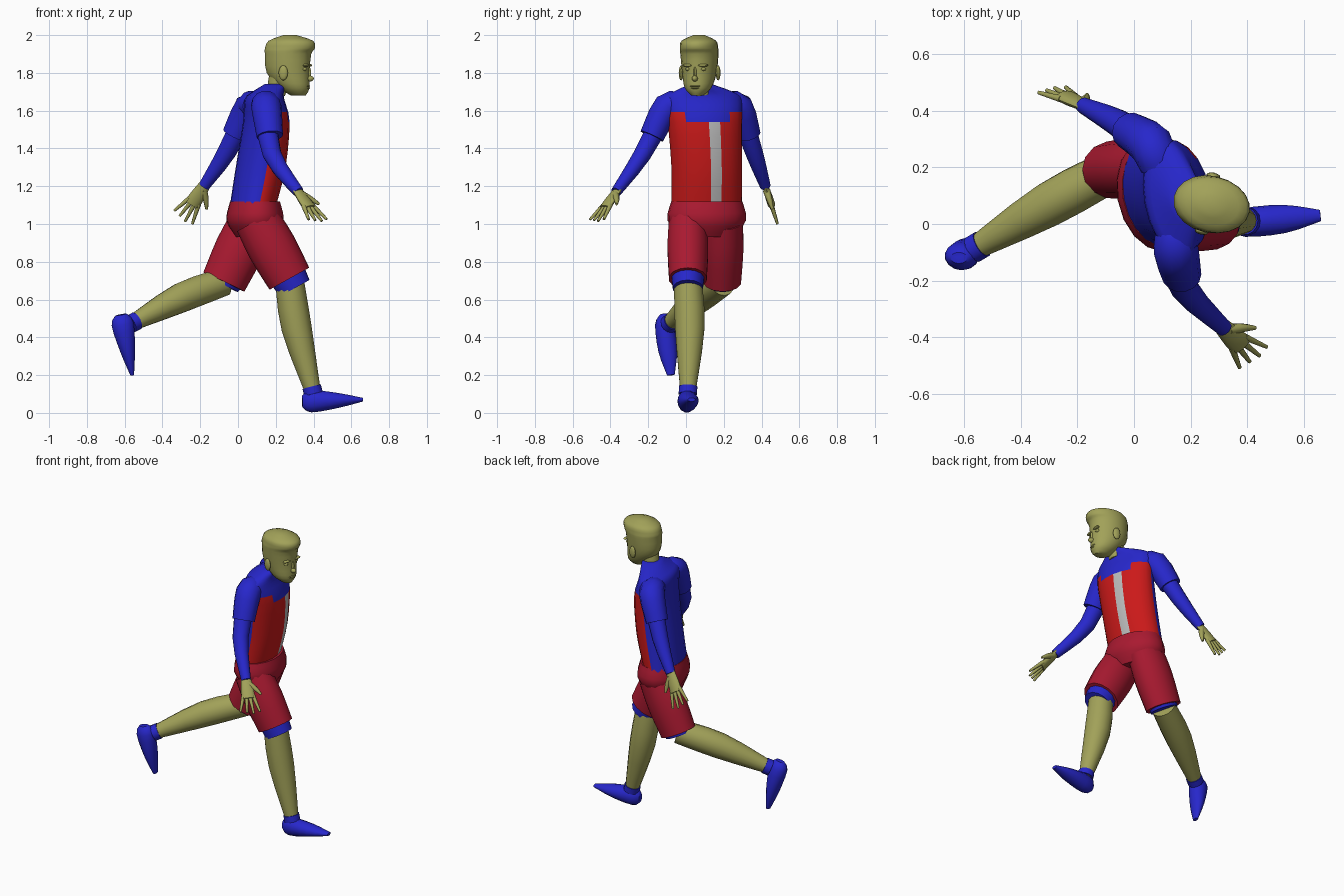
import bpy, bmesh
from math import sin, cos, pi, radians
from mathutils import Vector, Matrix

if "Cube" in bpy.data.objects:
    bpy.data.objects.remove(bpy.data.objects["Cube"])

STEPS = 3
X, Y, Z = Vector((1, 0, 0)), Vector((0, 1, 0)), Vector((0, 0, 1))


def material(name, *rgb):
    mat = bpy.data.materials.new(name)
    mat.use_nodes = True
    mat.diffuse_color = (*rgb, 1)
    mat.node_tree.nodes["Principled BSDF"].inputs["Base Color"].default_value = (*rgb, 1)
    return mat


SKIN = material("skin", .36, .36, .1)
BLUE = material("blue_cloth", .02, .02, .6)
RED = material("red_cloth", .6, .01, .01)
CRIMSON = material("crimson_cloth", .4, .01, .03)
WHITE = material("white_stripe", .5, .5, .5)


def finish(name, bm, mats):
    mesh = bpy.data.meshes.new(name)
    bmesh.ops.recalc_face_normals(bm, faces=bm.faces)
    bm.to_mesh(mesh)
    bm.free()
    for mat in mats:
        mesh.materials.append(mat)
    part = bpy.data.objects.new(name, mesh)
    bpy.context.collection.objects.link(part)
    bpy.ops.object.select_all(action='DESELECT')
    part.select_set(True)
    bpy.context.view_layer.objects.active = part
    bpy.ops.object.shade_smooth_by_angle(angle=radians(45))
    return part


def refine(keys):
    """Pass a smooth curve through the key stations."""
    last = len(keys) - 1
    result = []
    for i in range(last):
        before, start, end, after = (keys[min(max(j, 0), last)] for j in range(i - 1, i + 3))
        for step in range(STEPS):
            t = step / STEPS
            pull_in, pull_out = (end - before) / 2, (after - start) / 2
            bend = (end - start) * (3 * t**2 - 2 * t**3)
            result.append(start + bend + pull_in * t * (1 - t)**2 - pull_out * t**2 * (1 - t))
    return result + [keys[last]]


def loft(name, path, wide, *mats, deep=None, flat=1, side=X, normal=None, turn=0,
         sides=14, paint=None):
    """Skin oval rings along a path: wide runs along side, deep across it."""
    deep = deep or [w * flat for w in wide]
    stations = refine([Vector((*p, w, d)) for p, w, d in zip(path, wide, deep)])
    centres = [Vector(s[:3]) for s in stations]
    bm = bmesh.new()
    rings = []
    for i, station in enumerate(stations):
        ahead = centres[min(i + 1, len(centres) - 1)]
        axis = normal or (ahead - centres[max(i - 1, 0)]).normalized()
        across = (side - axis * side.dot(axis)).normalized()
        across = Matrix.Rotation(radians(turn), 3, axis) @ across
        up = axis.cross(across)
        angles = [2 * pi * k / sides for k in range(sides)]
        rings.append([bm.verts.new(centres[i] + across * station[3] * cos(a) + up * station[4] * sin(a))
                      for a in angles])
    for i, (low, high) in enumerate(zip(rings, rings[1:])):
        for k in range(sides):
            j = (k + 1) % sides
            face = bm.faces.new((low[k], low[j], high[j], high[k]))
            if paint:
                face.material_index = paint(i, k)
    bm.faces.new(rings[0])
    bm.faces.new(rings[-1])
    return finish(name, bm, mats)


# Shirt: blue back and yoke, red front panel, pale stripe
def shirt_paint(i, k):
    from_front = min(k, 19 - k)
    yoke = 2 * STEPS + (from_front > 1)
    if i >= yoke or from_front > 4:
        return 0
    return 1 if k else 2


loft("shirt",
     [(.08, .11, 1.1), (.12, .11, 1.3), (.15, .1, 1.54), (.14, .09, 1.66), (.16, .09, 1.7), (.2, .08, 1.74)],
     [.12, .13, .12, .1, .08, .06], BLUE, RED, WHITE,
     deep=[.19, .19, .2, .21, .16, .06], normal=Z, turn=10, sides=20, paint=shirt_paint)

# Seat of the shorts
loft("shorts_seat", [(.09, .11, z) for z in (1.12, 1.02, .93)], [.13, .15, .1], CRIMSON,
     deep=[.19, .21, .14], normal=Z, turn=10, sides=18)


# Each leg: shorts, lining, bare leg and shoe
def leg(label, hip, knee, calf, ankle, heel, toe, lining, shin_side):
    hip, knee, calf, ankle, heel, toe = map(Vector, (hip, knee, calf, ankle, heel, toe))
    hem = hip.lerp(knee, .86)
    loft(label + "_shorts_leg", [hip, hip.lerp(knee, .4), hem], [.12, .13, .12], CRIMSON, flat=.85)
    loft(label + "_shorts_lining", [hip.lerp(knee, .8), hip.lerp(knee, lining)], [.1, .09], BLUE, flat=.9)
    loft(label + "_leg", [hem, calf, ankle], [.075, .08, .04], SKIN, side=shin_side)
    loft(label + "_shoe", [heel.lerp(toe, t) for t in (0, .15, .6, 1)], [.02, .05, .05, .02], BLUE,
         deep=[.03, .06, .04, .01], side=Y)
    top = ankle + (calf - ankle).normalized() * .04
    loft(label + "_shoe_cuff", [ankle, top], [.05, .05], BLUE, side=shin_side)


leg("right", (.1, .01, 1.02), (.3, .01, .66), (.31, .02, .45), (.4, .01, .1),
    (.34, 0, .06), (.66, .03, .07), 1, X)
leg("left", (.08, .2, 1.02), (-.1, .19, .64), (-.3, .07, .61), (-.57, -.09, .47),
    (-.62, -.12, .52), (-.56, -.08, .2), .9, Y)


# Each arm: sleeve, arm, palm, four fingers and a thumb
def arm(label, shoulder, elbow, wrist, spread):
    shoulder, elbow, wrist, spread = map(Vector, (shoulder, elbow, wrist, spread))
    chest = Vector((.14, .09, 1.64))
    loft(label + "_sleeve", [shoulder.lerp(chest, .4), shoulder, shoulder.lerp(elbow, .62)],
         [.07, .08, .07], BLUE, flat=.95)
    loft(label + "_arm", [shoulder, elbow, wrist], [.06, .05, .03], BLUE, flat=.95)
    along = (wrist - elbow).normalized()
    spread = (spread - along * spread.dot(along)).normalized()

    def hand_point(forward, sideways):
        return wrist + along * forward + spread * sideways

    loft(label + "_palm", [hand_point(f, 0) for f in (-.02, .07, .12)], [.03, .04, .04], SKIN,
         flat=.5, side=spread)
    for i in range(4):
        offset = i - 1.5
        reach = .22 - abs(i - 2) * .01
        loft(f"{label}_finger_{i + 1}", [hand_point(.1, offset * .02), hand_point(reach, offset * .04)],
             [.013, .007], SKIN, side=spread, sides=8)
    loft(label + "_thumb", [hand_point(.02, .01), hand_point(.06, .05), hand_point(.1, .08)],
         [.02, .015, .007], SKIN, side=spread, sides=8)


arm("right", (.15, -.1, 1.62), (.18, -.23, 1.37), (.32, -.37, 1.17), (.8, .6, 0))
arm("left", (.06, .28, 1.62), (-.06, .36, 1.38), (-.18, .42, 1.2), (1, 0, -.1))

# Neck and skull
loft("neck", [(.2, .08, 1.69), (.23, .07, 1.82)], [.05, .06], SKIN)
TURN = -12
CENTRE = Vector((.27, .07, 0))
facing = Matrix.Rotation(radians(TURN), 3, 'Z')
heights = [1.68, 1.72, 1.8, 1.9, 1.93, 1.97, 2]
backs = [.28, .22, .15, .14, .14, .16, .24]
fronts = [.36, .38, .38, .39, .41, .4, .31]
loft("head", [CENTRE + facing @ Vector(((b + f) / 2 - CENTRE.x, 0, z)) for z, b, f in zip(heights, backs, fronts)],
     [(f - b) / 2 for b, f in zip(backs, fronts)], SKIN,
     deep=[.03, .07, .09, .1, .1, .09, .03], normal=Z, turn=TURN, sides=20)


# Rounded face features, placed in the turned frame of the head
def feature(name, spot, size):
    bm = bmesh.new()
    bmesh.ops.create_uvsphere(bm, u_segments=12, v_segments=8, radius=1)
    bmesh.ops.scale(bm, vec=size, verts=bm.verts)
    part = finish(name, bm, [SKIN])
    part.location = CENTRE + facing @ Vector(spot)
    part.rotation_euler.z = radians(TURN)


feature("nose_tip", (.11, 0, 1.77), (.025, .016, .016))
feature("nose_bridge", (.1, 0, 1.8), (.02, .01, .04))
feature("upper_lip", (.1, 0, 1.73), (.014, .03, .006))
feature("lower_lip", (.1, 0, 1.72), (.014, .025, .006))
for label, way in (("left", 1), ("right", -1)):
    feature(label + "_ear", (-.01, way * .1, 1.8), (.025, .012, .04))
    feature(label + "_brow", (.1, way * .04, 1.84), (.015, .03, .008))
    feature(label + "_eye", (.09, way * .04, 1.82), (.015, .016, .01))
